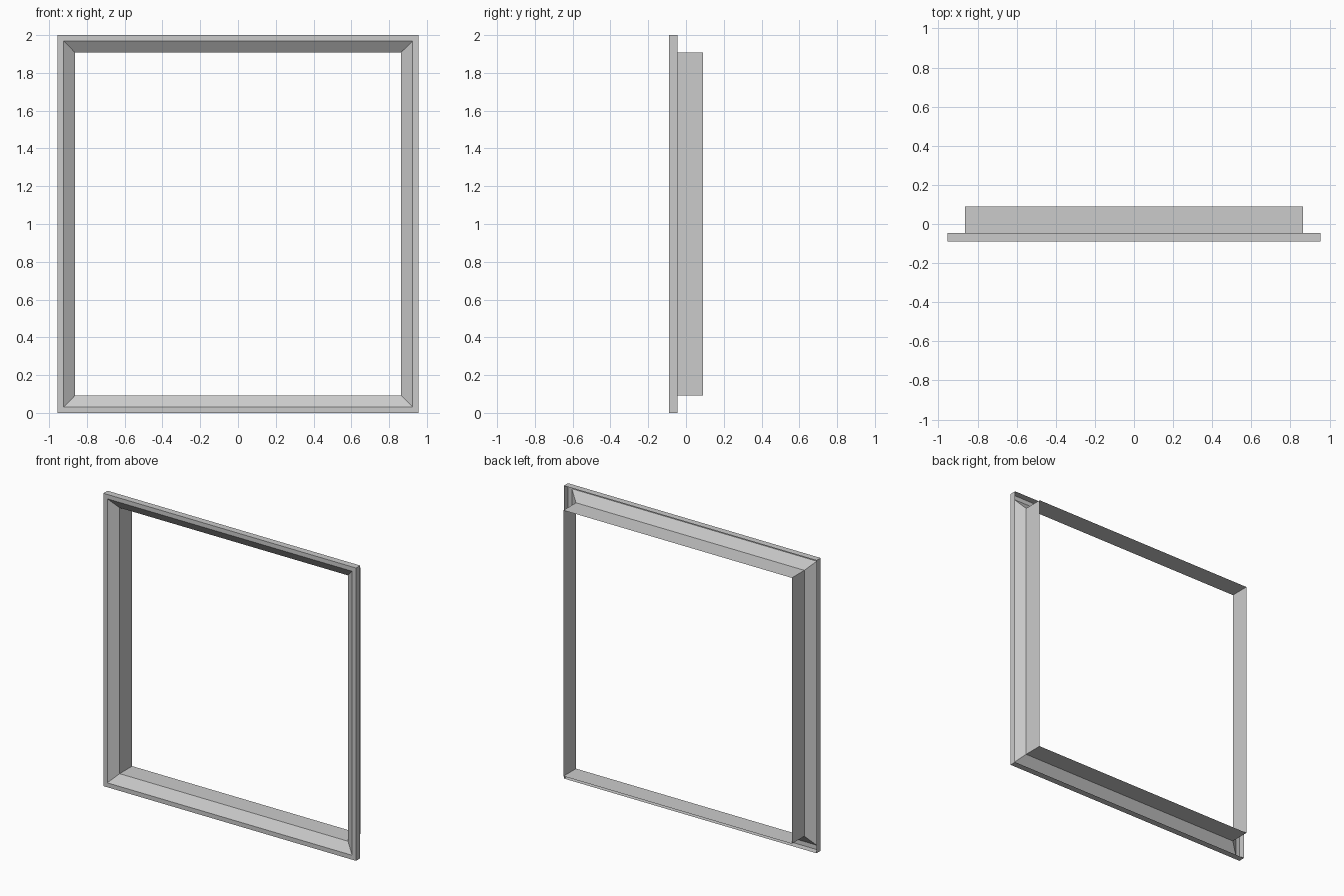
import bpy
import bmesh

cube = bpy.data.objects.get("Cube")
if cube:
    bpy.data.objects.remove(cube, do_unlink=True)

HALF_WIDTH, HALF_HEIGHT = 0.955, 1.0

# Frame section as (inset from outer edge, depth): rim, face, bevel, inner wall
PROFILE = [(0, -0.045), (0, -0.09), (0.03, -0.09), (0.092, -0.045), (0.092, 0.09)]
CORNERS = [(-1, -1), (1, -1), (1, 1), (-1, 1)]

grey = bpy.data.materials.new("light_grey")
grey.use_nodes = True
colour = (0.6, 0.6, 0.6, 1)
grey.diffuse_color = colour
grey.node_tree.nodes["Principled BSDF"].inputs["Base Color"].default_value = colour

# Thin open-backed frame: the section carried around four mitred corners
bm = bmesh.new()
loops = [[bm.verts.new((sx * (HALF_WIDTH - inset), y, HALF_HEIGHT + sz * (HALF_HEIGHT - inset)))
          for sx, sz in CORNERS] for inset, y in PROFILE]
for outer, inner in zip(loops, loops[1:]):
    for i in range(4):
        j = (i + 1) % 4
        bm.faces.new((outer[i], outer[j], inner[j], inner[i]))

mesh = bpy.data.meshes.new("window_frame")
bm.to_mesh(mesh)
bm.free()
mesh.materials.append(grey)
frame = bpy.data.objects.new("window_frame", mesh)
bpy.context.collection.objects.link(frame)
